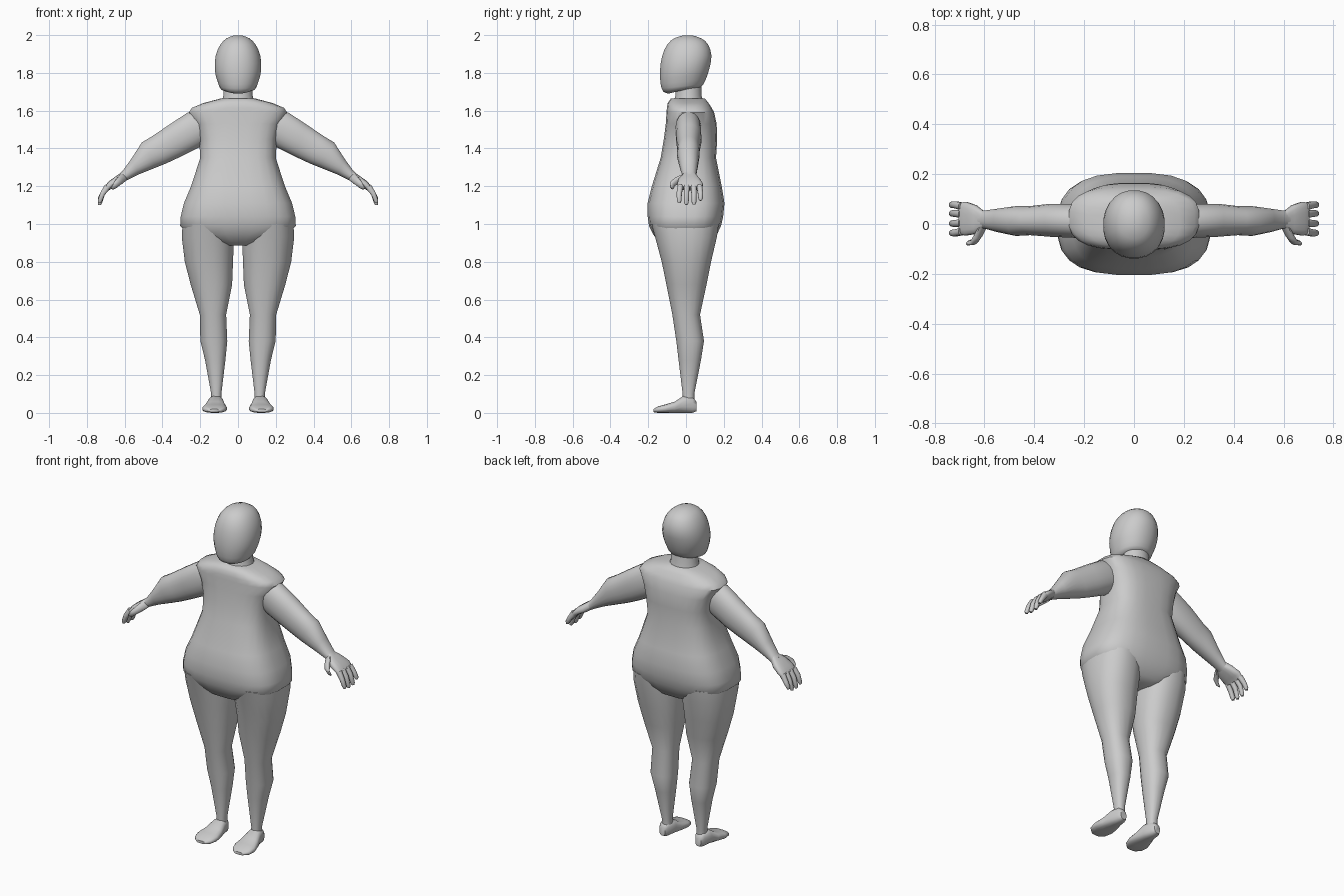
import bpy, bmesh, math
from mathutils import Vector as V

grey = bpy.data.materials.new("light grey")
grey.diffuse_color = (0.6, 0.6, 0.6, 1)


def spline(a, b, c, d, t):
    """Soft curve between b and c."""
    return b + 0.5 * t * (c - a + t * (2 * a - 5 * b + 4 * c - d + t * (3 * (b - c) + d - a)))


def loft(name, rings, n=20, p=2.0, steps=1, mirror=False, angle=50):
    """Skin over rings of (end, opposite end, half-width vector); p sets squareness."""
    rings = [tuple(V(v) for v in r) for r in rings]
    rows = []
    for i in range(len(rings) - 1):
        q = [rings[max(0, min(len(rings) - 1, i + k))] for k in (-1, 0, 1, 2)]
        for s in range(steps):
            rows.append([spline(*[r[j] for r in q], s / steps) for j in range(3)])
    rows.append(rings[-1])
    bm = bmesh.new()
    loops = []
    for a, b, w in rows:
        loop = []
        for k in range(n):
            t = 2 * math.pi * (k + 0.5) / n
            c, s = math.cos(t), math.sin(t)
            u = math.copysign(abs(c) ** (2 / p), c)
            v = math.copysign(abs(s) ** (2 / p), s)
            loop.append(bm.verts.new((a + b) / 2 + (a - b) / 2 * u + w * v))
        loops.append(loop)
    for l0, l1 in zip(loops, loops[1:]):
        for k in range(n):
            bm.faces.new((l0[k], l0[(k + 1) % n], l1[(k + 1) % n], l1[k]))
    bm.faces.new(loops[0])
    bm.faces.new(loops[-1])
    bmesh.ops.recalc_face_normals(bm, faces=bm.faces)
    me = bpy.data.meshes.new(name)
    bm.to_mesh(me)
    bm.free()
    me.materials.append(grey)
    ob = bpy.data.objects.new(name, me)
    bpy.context.collection.objects.link(ob)
    bpy.ops.object.select_all(action='DESELECT')
    ob.select_set(True)
    bpy.context.view_layer.objects.active = ob
    bpy.ops.object.shade_smooth_by_angle(angle=math.radians(angle))
    if mirror:
        ob.modifiers.new("other side", 'MIRROR')
    return ob


def level(z, x0, x1, y0, y1):
    """Horizontal ring."""
    x = (x0 + x1) / 2
    return (x, y0, z), (x, y1, z), ((x1 - x0) / 2, 0, 0)


def across(xa, za, xb, zb, y0, y1):
    """Arm ring from its upper to its lower outline."""
    y = (y0 + y1) / 2
    return (xa, y, za), (xb, y, zb), (0, (y1 - y0) / 2, 0)


# Torso: z, half width, front, back
torso = [(0.885, 0.06, -0.11, 0.10), (0.905, 0.15, -0.145, 0.135), (0.945, 0.26, -0.175, 0.165),
         (0.99, 0.308, -0.197, 0.187), (1.04, 0.305, -0.204, 0.198), (1.11, 0.288, -0.205, 0.205),
         (1.2, 0.25, -0.182, 0.19), (1.35, 0.201, -0.135, 0.16), (1.45, 0.207, -0.118, 0.166),
         (1.53, 0.228, -0.108, 0.163), (1.59, 0.262, -0.104, 0.15), (1.615, 0.245, -0.102, 0.137),
         (1.64, 0.185, -0.098, 0.12), (1.665, 0.09, -0.08, 0.10)]
loft("torso", [level(z, -w, w, a, b) for z, w, a, b in torso], n=24, p=2.9)

# Neck with a flared base
loft("neck", [level(1.64, -0.09, 0.09, -0.07, 0.095), level(1.68, -0.078, 0.078, -0.056, 0.083),
              level(1.78, -0.073, 0.073, -0.055, 0.08)])

# Head: front y and z, back y and z, half width
head = [(-0.095, 1.69, 0.03, 1.72, 0.05), (-0.122, 1.702, 0.08, 1.725, 0.09),
        (-0.135, 1.74, 0.105, 1.765, 0.108), (-0.139, 1.81, 0.124, 1.82, 0.124),
        (-0.127, 1.89, 0.136, 1.89, 0.119), (-0.1, 1.95, 0.118, 1.95, 0.094),
        (-0.06, 1.985, 0.083, 1.982, 0.06), (-0.01, 1.999, 0.035, 1.998, 0.02)]
loft("head", [((0, a, za), (0, b, zb), (w, 0, 0)) for a, za, b, zb, w in head],
     n=24, p=2.15, steps=2)

# Legs
legs = [(1.0, 0.03, 0.295, -0.185, 0.175), (0.93, 0.02, 0.299, -0.165, 0.165),
        (0.8, 0.025, 0.283, -0.13, 0.134), (0.68, 0.03, 0.252, -0.105, 0.11),
        (0.52, 0.062, 0.203, -0.073, 0.075), (0.38, 0.056, 0.2, -0.052, 0.096),
        (0.28, 0.066, 0.175, -0.04, 0.08), (0.1, 0.088, 0.142, -0.018, 0.044),
        (0.04, 0.085, 0.145, -0.02, 0.045)]
loft("leg", [level(*r) for r in legs], p=2.3, mirror=True)

# Feet: y, inner x, outer x, bottom, top
feet = [(0.055, 0.1, 0.138, 0.008, 0.06), (0.035, 0.086, 0.15, 0, 0.085),
        (-0.015, 0.075, 0.16, 0, 0.09), (-0.06, 0.064, 0.176, 0, 0.06),
        (-0.11, 0.058, 0.19, 0, 0.045), (-0.15, 0.07, 0.182, 0, 0.034),
        (-0.173, 0.095, 0.155, 0.004, 0.02)]
loft("foot", [(((a + b) / 2, y, t), ((a + b) / 2, y, s), ((b - a) / 2, 0, 0))
              for y, a, b, s, t in feet], n=16, p=2.6, mirror=True)

# Arms, ending at the wrist
arms = [(0.2, 1.6, 0.15, 1.45, -0.05, 0.075), (0.265, 1.592, 0.205, 1.405, -0.056, 0.08),
        (0.36, 1.53, 0.3, 1.357, -0.052, 0.082), (0.455, 1.465, 0.375, 1.322, -0.045, 0.072),
        (0.51, 1.432, 0.43, 1.3, -0.048, 0.072), (0.565, 1.345, 0.525, 1.262, -0.033, 0.062),
        (0.612, 1.28, 0.587, 1.232, -0.018, 0.054), (0.63, 1.265, 0.605, 1.222, -0.02, 0.056)]
loft("arm", [across(*r) for r in arms], p=2.2, mirror=True)

# Palms
palms = [(0.612, 1.278, 0.592, 1.235, -0.015, 0.05), (0.645, 1.254, 0.622, 1.212, -0.04, 0.075),
         (0.685, 1.226, 0.662, 1.192, -0.047, 0.09), (0.705, 1.2, 0.683, 1.178, -0.044, 0.086)]
loft("palm", [across(*r) for r in palms], n=16, p=2.8, mirror=True)

# Fingers fan out slightly and curl down
for i, (y, tip) in enumerate([(-0.03, 1.112), (0.004, 1.102), (0.04, 1.104), (0.071, 1.125)]):
    out = y + (y - 0.02) * 0.12
    rings = [(0.705, 1.21, 0.677, 1.185, y - 0.016, y + 0.016),
             (0.729, 1.168, 0.704, 1.154, out - 0.015, out + 0.015),
             (0.743, tip + 0.014, 0.718, tip + 0.01, out - 0.013, out + 0.013),
             (0.741, tip, 0.726, tip - 0.002, out - 0.007, out + 0.007)]
    loft(f"finger_{i + 1}", [across(*r) for r in rings], n=8, p=2.2, mirror=True)

# Thumbs point forward and down
thumbs = [((0.612, -0.005, 1.27), (0.602, -0.015, 1.225), (0.02, -0.005, 0)),
          ((0.632, -0.058, 1.247), (0.618, -0.035, 1.212), (0.018, 0, 0)),
          ((0.648, -0.085, 1.222), (0.635, -0.058, 1.202), (0.017, 0, 0)),
          ((0.665, -0.086, 1.196), (0.655, -0.064, 1.187), (0.014, 0, 0)),
          ((0.668, -0.079, 1.187), (0.66, -0.07, 1.183), (0.006, 0, 0))]
loft("thumb", thumbs, n=10, mirror=True)
